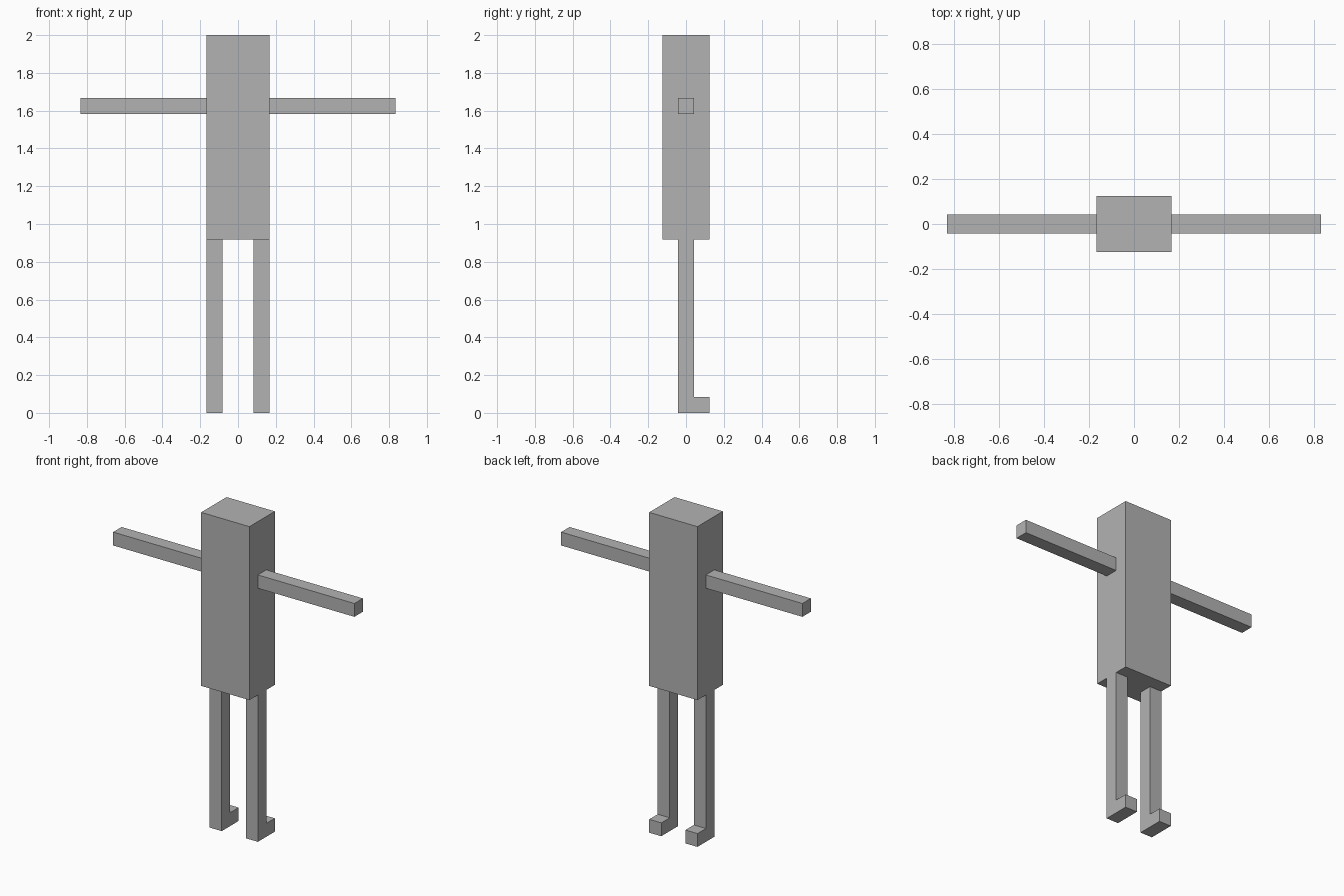
import bpy, bmesh
from mathutils import Vector

if "Cube" in bpy.data.objects:
    bpy.data.objects.remove(bpy.data.objects["Cube"])

U = 1 / 12  # base module: limb thickness

grey = bpy.data.materials.new("plain_grey")
grey.diffuse_color = (0.45, 0.45, 0.45, 1)
grey.use_nodes = True
grey.node_tree.nodes["Principled BSDF"].inputs["Base Color"].default_value = grey.diffuse_color


def extrude_profile(name, outline, x0, x1):
    """Solid from a (y, z) outline swept along x from x0 to x1."""
    bm = bmesh.new()
    face = bm.faces.new([bm.verts.new((x0, y, z)) for y, z in outline])
    out = bmesh.ops.extrude_face_region(bm, geom=[face])
    moved = [v for v in out["geom"] if isinstance(v, bmesh.types.BMVert)]
    bmesh.ops.translate(bm, verts=moved, vec=Vector((x1 - x0, 0, 0)))
    bmesh.ops.recalc_face_normals(bm, faces=bm.faces)
    mesh = bpy.data.meshes.new(name)
    bm.to_mesh(mesh)
    bm.free()
    mesh.materials.append(grey)
    obj = bpy.data.objects.new(name, mesh)
    bpy.context.collection.objects.link(obj)
    return obj


def rect(y0, y1, z0, z1):
    return [(y0, z0), (y1, z0), (y1, z1), (y0, z1)]


# Torso and head in one block
extrude_profile("body", rect(-1.5 * U, 1.5 * U, 11 * U, 24 * U), -2 * U, 2 * U)

# L-shaped leg with the foot towards +y
leg = [(-U / 2, 0), (1.5 * U, 0), (1.5 * U, U), (U / 2, U),
       (U / 2, 11 * U), (-U / 2, 11 * U)]

for side, s in (("left", -1), ("right", 1)):
    extrude_profile(side + "_arm", rect(-U / 2, U / 2, 19 * U, 20 * U),
                    s * 2 * U, s * 10 * U)
    extrude_profile(side + "_leg", leg, s * U, s * 2 * U)
